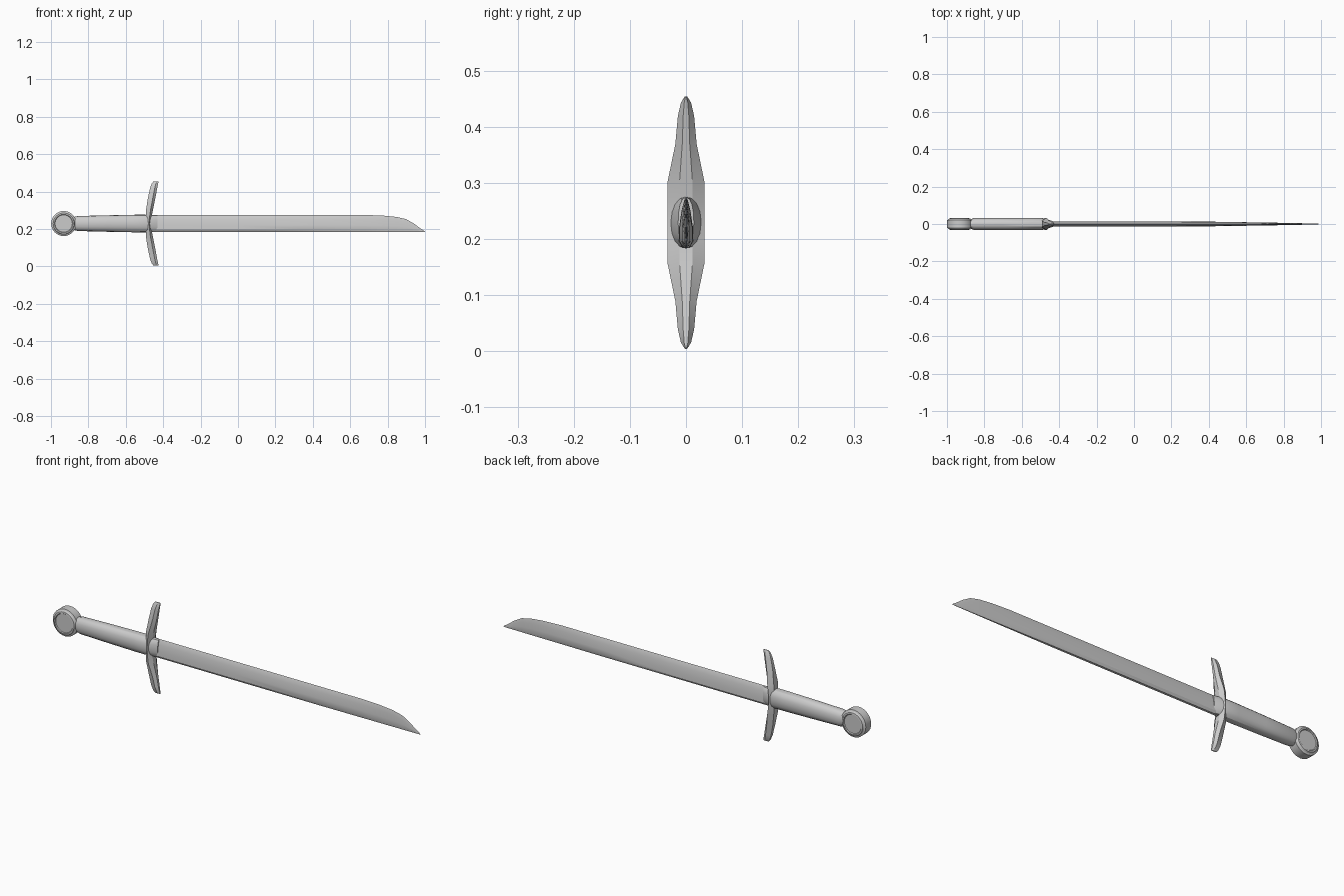
import bpy, bmesh, math

if "Cube" in bpy.data.objects:
    bpy.data.objects.remove(bpy.data.objects["Cube"])

ZC = 0.229  # height of the sword's long axis


def make_object(name, bm, angle=30):
    bmesh.ops.remove_doubles(bm, verts=bm.verts, dist=1e-5)
    bmesh.ops.recalc_face_normals(bm, faces=bm.faces)
    mesh = bpy.data.meshes.new(name)
    bm.to_mesh(mesh)
    bm.free()
    ob = bpy.data.objects.new(name, mesh)
    bpy.context.collection.objects.link(ob)
    bpy.ops.object.select_all(action='DESELECT')
    ob.select_set(True)
    bpy.context.view_layer.objects.active = ob
    bpy.ops.object.shade_smooth_by_angle(angle=math.radians(angle))
    return ob


def loft(name, rings, angle=30, closed=False):
    """Skin rings of points; cap the ends unless the loft closes on itself."""
    bm = bmesh.new()
    vs = [[bm.verts.new(p) for p in r] for r in rings]
    n = len(vs[0])
    pairs = list(zip(vs, vs[1:])) + ([(vs[-1], vs[0])] if closed else [])
    for a, b in pairs:
        for i in range(n):
            j = (i + 1) % n
            bm.faces.new((a[i], a[j], b[j], b[i]))
    if not closed:
        bm.faces.new(vs[0])
        bm.faces.new(vs[-1])
    return make_object(name, bm, angle)


def oval(x, hy, hz, n=16):
    """Slightly squared oval across the long axis."""
    pts = []
    for i in range(n):
        a = 2 * math.pi * i / n
        c, s = math.cos(a), math.sin(a)
        pts.append((x, hy * math.copysign(abs(c) ** 0.85, c),
                    ZC + hz * math.copysign(abs(s) ** 0.9, s)))
    return pts


# Grip, ending in a collar that narrows onto the blade
loft("grip", [oval(*s) for s in [
    (-0.90, 0.020, 0.030), (-0.875, 0.024, 0.036), (-0.855, 0.032, 0.040),
    (-0.70, 0.033, 0.044), (-0.55, 0.033, 0.047), (-0.495, 0.033, 0.047),
    (-0.46, 0.024, 0.046), (-0.43, 0.014, 0.045)]])

# Pommel: stepped disc turned about the y axis
profile = [(0.0001, 0.027), (0.046, 0.027), (0.049, 0.031), (0.056, 0.030),
           (0.060, 0.024), (0.067, 0.021)]
profile += [(r, -y) for r, y in reversed(profile)]
N = 32
loft("pommel", [[(-0.932 + r * math.cos(2 * math.pi * i / N), y,
                  ZC + r * math.sin(2 * math.pi * i / N)) for i in range(N)]
                for r, y in profile])

# Crossguard: six-sided bar sweeping forward, mirrored above and below the axis
half = [  # distance from axis, back x, front x, half width
    (0.0, -0.494, -0.465, 0.033), (0.035, -0.493, -0.462, 0.033),
    (0.072, -0.492, -0.455, 0.033), (0.14, -0.481, -0.441, 0.019),
    (0.19, -0.470, -0.432, 0.0145), (0.214, -0.461, -0.427, 0.009),
    (0.225, -0.452, -0.424, 0.002)]


def guard_ring(d, xb, xf, w):
    xm = xb + 0.65 * (xf - xb)
    return [(xb, -0.5 * w, ZC + d), (xm, -w, ZC + d), (xf, -0.35 * w, ZC + d),
            (xf, 0.35 * w, ZC + d), (xm, w, ZC + d), (xb, 0.5 * w, ZC + d)]


bars = [(-d, b, f, w) for d, b, f, w in reversed(half[1:])] + half
loft("crossguard", [guard_ring(*s) for s in bars], 25)

# Blade: straight bevelled spine below, cutting edge above curving to the tip
section = [(0.0, 0.0), (0.45, 0.0), (1.0, 0.13), (0.95, 0.4), (0.62, 0.72), (0.25, 0.93)]


def blade_ring(x, top, t):
    z0 = 0.184
    right = [(x, t * y, z0 + (top - z0) * h) for y, h in section]
    left = [(p[0], -p[1], p[2]) for p in reversed(right[1:])]
    return right + [(x, 0, top)] + left


loft("blade", [blade_ring(*s) for s in [
    (-0.47, 0.275, 0.013), (0.0, 0.275, 0.013), (0.45, 0.275, 0.012),
    (0.68, 0.275, 0.008), (0.78, 0.271, 0.0065), (0.85, 0.264, 0.005),
    (0.90, 0.252, 0.004), (0.94, 0.229, 0.003), (0.975, 0.203, 0.002),
    (1.0, 0.186, 0.0005)]], 30)
